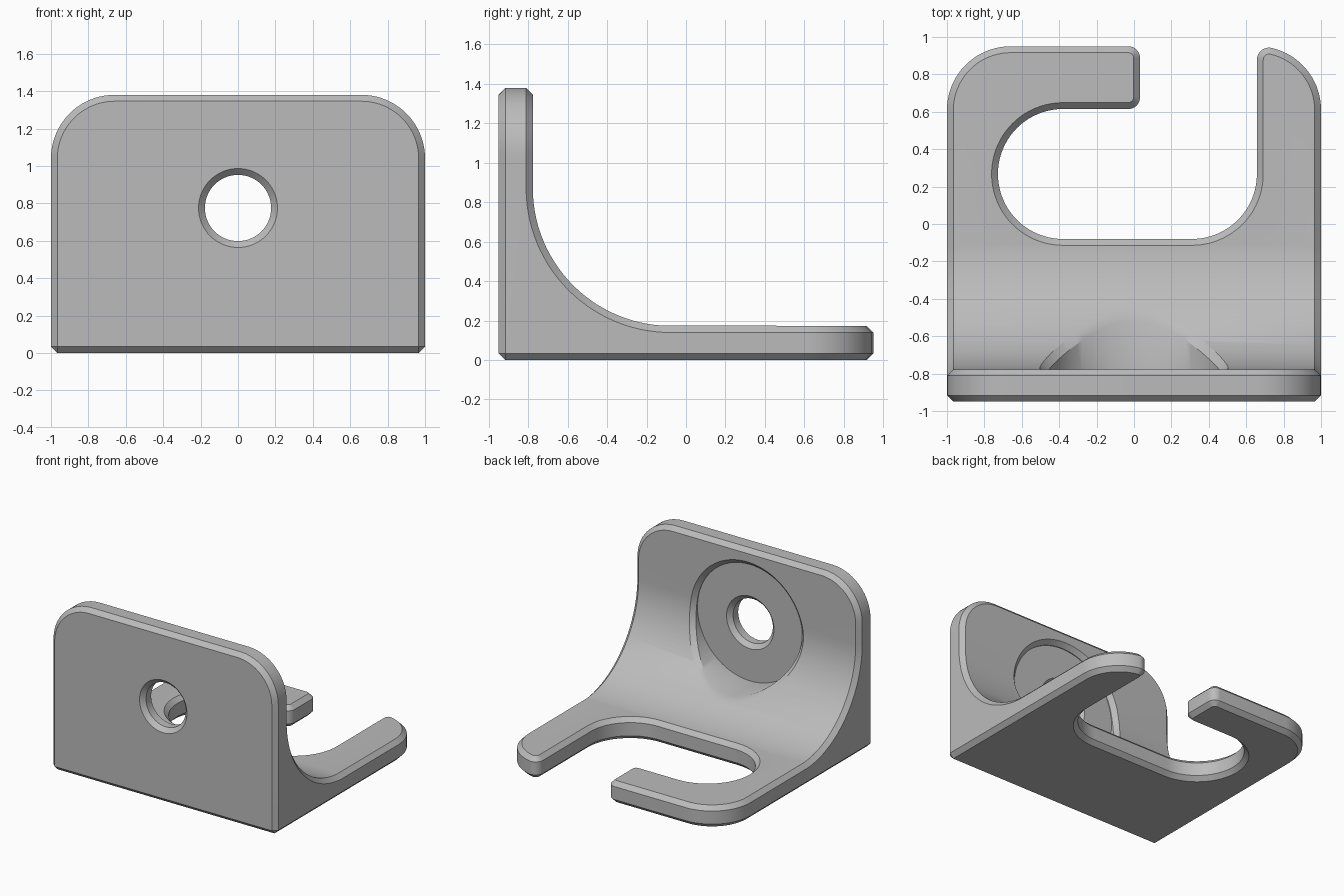
import bpy
import bmesh
from math import sin, cos, pi, radians, sqrt
from mathutils import Vector

THICK, CHAMFER, FILLET = 0.173, 0.034, 0.70
BACK, TOP = 0.95, 1.38
WALL_Y = THICK - BACK
FILLET_Y, FILLET_Z = WALL_Y + FILLET, THICK + FILLET
HOLE_Z, POCKET_R, HOLE_R = 0.775, 0.47, 0.177
POCKET_Y = WALL_Y - 0.04


def arc(cx, cy, r, start, end, n=24):
    angles = [radians(start + (end - start) * i / n) for i in range(n + 1)]
    return [(cx + r * cos(a), cy + r * sin(a)) for a in angles]


def loft(name, rings):
    """Closed solid skinned through rings with equal point counts."""
    bm = bmesh.new()
    loops = [[bm.verts.new(p) for p in ring] for ring in rings]
    n = len(loops[0])
    for a, b in zip(loops, loops[1:]):
        for i in range(n):
            j = (i + 1) % n
            bm.faces.new((a[i], a[j], b[j], b[i]))
    bm.faces.new(loops[0])
    bm.faces.new(loops[-1])
    bmesh.ops.recalc_face_normals(bm, faces=bm.faces)
    mesh = bpy.data.meshes.new(name)
    bm.to_mesh(mesh)
    bm.free()
    obj = bpy.data.objects.new(name, mesh)
    bpy.context.collection.objects.link(obj)
    return obj


def bevel_edges(obj, test, offset, segments):
    bm = bmesh.new()
    bm.from_mesh(obj.data)
    edges = [e for e in bm.edges if test(e)]
    bmesh.ops.bevel(bm, geom=edges, offset=offset, offset_type='OFFSET',
                    segments=segments, profile=0.5, affect='EDGES',
                    clamp_overlap=False)
    bm.to_mesh(obj.data)
    bm.free()


def cut(obj, cutter):
    cutter.hide_render = True
    mod = obj.modifiers.new("cut", 'BOOLEAN')
    mod.operation = 'DIFFERENCE'
    mod.solver = 'EXACT'
    mod.object = cutter
    bpy.context.view_layer.objects.active = obj
    bpy.ops.object.modifier_apply(modifier=mod.name)
    bpy.data.objects.remove(cutter)


def is_outer_corner(e):
    """Top corners of the wall and rear corners of the floor."""
    a, b = (v.co for v in e.verts)
    if abs(a.x - b.x) > 0.01 or abs(a.x) < 0.99:
        return False
    return min(a.z, b.z) > TOP - 0.01 or min(a.y, b.y) > BACK - 0.01


def is_sharp_outside(e):
    return e.is_manifold and e.calc_face_angle_signed() > radians(35)


def wall_surface(z):
    """Inner surface y and its slope at height z."""
    if z >= FILLET_Z:
        return WALL_Y, 0.0
    d = FILLET_Z - z
    root = sqrt(FILLET ** 2 - d ** 2)
    return FILLET_Y - root, -d / root


old = bpy.data.objects.get("Cube")
if old:
    bpy.data.objects.remove(old)

# Bracket body: L section with a large inner fillet
section = [(-BACK, 0), (BACK, 0), (BACK, THICK)]
section += arc(FILLET_Y, FILLET_Z, FILLET, 270, 180, 28)[1:]
section += [(WALL_Y, TOP), (-BACK, TOP)]
body = loft("hook_bracket", [[(x, y, z) for y, z in section] for x in (-1, 1)])
bevel_edges(body, is_outer_corner, 0.34, 20)

# Open slot leaving a hooked arm and a straight arm
mid_y, slot_r = 0.2675, 0.3475
tip = arc(0.722, 0.878, 0.065, 180, 82, 12)
hook = arc(-0.03, 0.888, 0.062, 84, 0, 12)
a, b = radians(82), radians(84)
tip_exit = (tip[-1][0] + 0.5 * sin(a), tip[-1][1] - 0.5 * cos(a))
hook_entry = (hook[0][0] - 0.3 * sin(b), hook[0][1] + 0.3 * cos(b))
outline = arc(0.3095, mid_y, slot_r, -90, 0) + tip
outline += [tip_exit, (1.3, 1.4), (-0.4, 1.4), hook_entry] + hook
outline += arc(-0.03, 0.677, 0.062, 0, -90, 10)
outline += arc(-0.38, mid_y, slot_r, 90, 270, 40)
cut(body, loft("slot_cutter", [[(x, y, z) for x, y in outline] for z in (-0.5, 0.6)]))

# Chamfer every outside edge
bevel_edges(body, is_sharp_outside, CHAMFER, 1)

# Round pocket whose chamfered rim follows the fillet
rings = [[], [], [], []]
for i in range(80):
    t = 2 * pi * i / 80
    y0, slope = wall_surface(HOLE_Z + POCKET_R * sin(t))
    out = Vector((1, slope * sin(t))).normalized() * CHAMFER
    low = Vector((POCKET_R, y0 - CHAMFER))
    high = Vector((POCKET_R, y0)) + out
    high += (high - low) * 0.5
    stations = [(POCKET_R, POCKET_Y), low, high, (high[0], 0.5)]
    for ring, (r, y) in zip(rings, stations):
        ring.append((r * cos(t), y, HOLE_Z + r * sin(t)))
cut(body, loft("pocket_cutter", rings))

# Screw hole, chamfered at both ends
flare = 0.08
stations = [(-BACK + CHAMFER - flare, HOLE_R + flare), (-BACK + CHAMFER, HOLE_R),
            (POCKET_Y - CHAMFER, HOLE_R), (POCKET_Y - CHAMFER + flare, HOLE_R + flare)]
cut(body, loft("hole_cutter", [[(x, y, z) for x, z in arc(0, HOLE_Z, r, 0, 360, 64)[:-1]]
                               for y, r in stations]))

# Grey material and shading
grey = bpy.data.materials.new("plain_grey")
grey.use_nodes = True
grey.diffuse_color = (0.5, 0.5, 0.5, 1)
grey.node_tree.nodes["Principled BSDF"].inputs["Base Color"].default_value = grey.diffuse_color
body.data.materials.clear()
body.data.materials.append(grey)
for p in body.data.polygons:
    p.material_index = 0
bpy.ops.object.select_all(action='DESELECT')
body.select_set(True)
bpy.context.view_layer.objects.active = body
bpy.ops.object.shade_smooth_by_angle(angle=radians(30))
